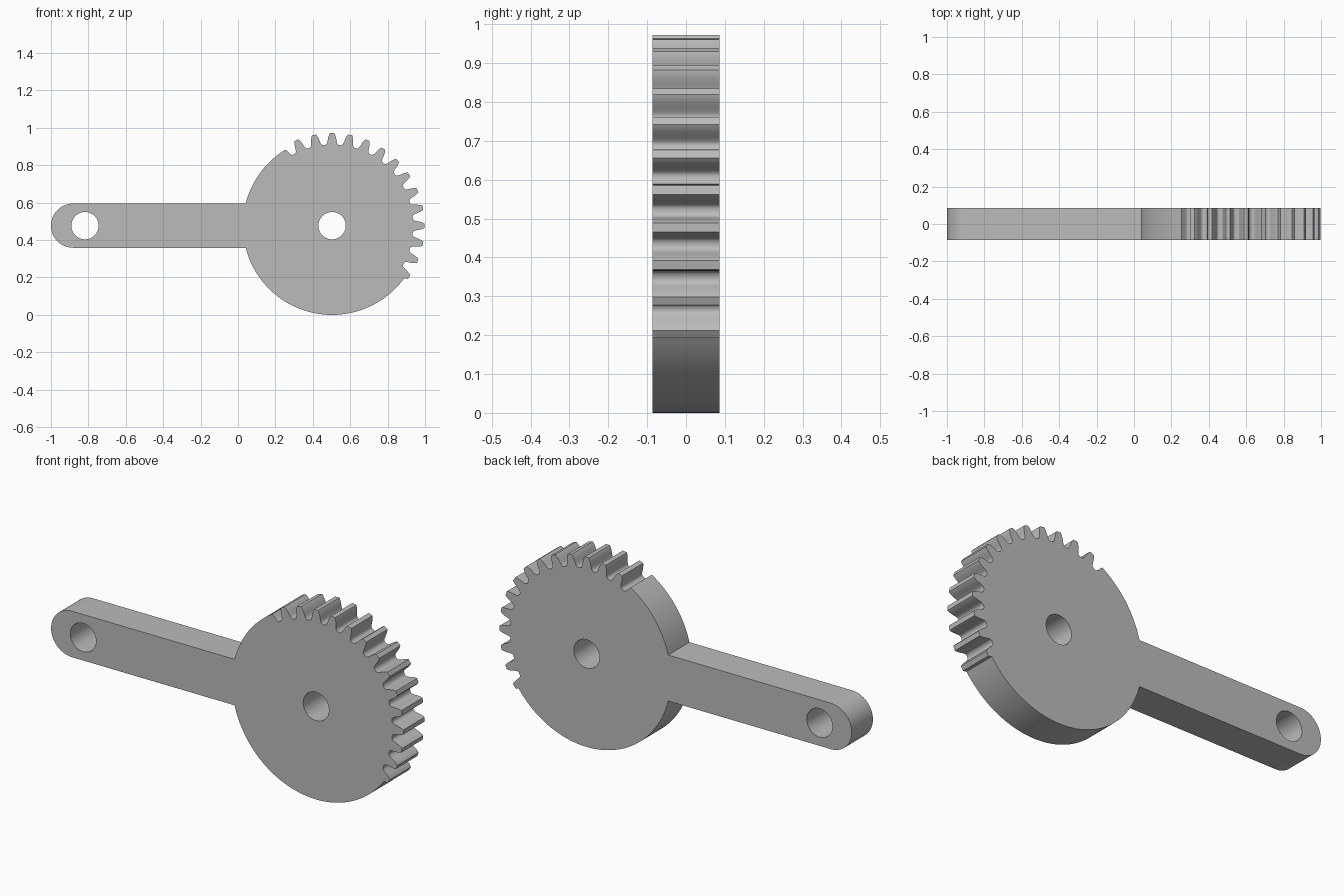
import bpy
from math import sin, cos, radians, degrees, asin

old = bpy.data.objects.get("Cube")
if old:
    bpy.data.objects.remove(old, do_unlink=True)

# Main dimensions
GEAR_X, AXIS_Z = 0.503, 0.477
DISC_R, ARM_R, HOLE_R = 0.477, 0.118, 0.073
HALF_DEPTH = 0.086
PITCH = 360 / 32
ARM_END_X, ARM_HOLE_X = -1 + ARM_R, -0.818


def arc(cx, radius, start, end, steps):
    """Points on an arc around the shared axis height, angles in degrees."""
    angles = [radians(start + (end - start) * i / steps) for i in range(steps + 1)]
    return [(cx + radius * cos(a), AXIS_Z + radius * sin(a)) for a in angles]


def polar(angle, radius):
    a = radians(angle)
    return (GEAR_X + radius * cos(a), AXIS_Z + radius * sin(a))


# Half tooth: angle from tooth centre, radius (root to tip)
flank = [(5.4, 0.433), (4.5, 0.434), (3.8, 0.438), (3.3, 0.446),
         (2.95, 0.457), (2.65, 0.467), (2.3, DISC_R), (1.85, 0.487), (1.3, 0.495)]
tooth = [(-a, r) for a, r in flank] + [(a, r) for a, r in reversed(flank)]

# Outline: plain rim, toothed rim, plain rim, then the arm with its round end
join = degrees(asin(ARM_R / DISC_R))
outline = arc(GEAR_X, DISC_R, 180 + join, 360 - 3 * PITCH - 2.3, 48)
for k in range(-3, 11):
    for a, r in tooth:
        if k > -3 or a > -2.2:
            outline.append(polar(k * PITCH + a, r))
outline += [polar(11 * PITCH + a, r) for a, r in tooth if a < -2.5]
outline += arc(GEAR_X, DISC_R, 11 * PITCH - 2.3, 180 - join, 20)
outline += arc(ARM_END_X, ARM_R, 90, 270, 32)

# Filled profile with two bores, extruded to a plate
curve = bpy.data.curves.new("gear_lever_profile", "CURVE")
curve.dimensions = '2D'
curve.fill_mode = 'BOTH'
curve.extrude = HALF_DEPTH
loops = [outline] + [arc(x, HOLE_R, 0, 360, 48)[:-1] for x in (GEAR_X, ARM_HOLE_X)]
for points in loops:
    spline = curve.splines.new('POLY')
    spline.points.add(len(points) - 1)
    for p, (x, z) in zip(spline.points, points):
        p.co = (x, z, 0, 1)
    spline.use_cyclic_u = True

lever = bpy.data.objects.new("gear_lever", curve)
bpy.context.collection.objects.link(lever)
lever.rotation_euler.x = radians(90)

# Convert to a welded mesh with crisp edges
bpy.ops.object.select_all(action='DESELECT')
lever.select_set(True)
bpy.context.view_layer.objects.active = lever
bpy.ops.object.convert(target='MESH')
lever = bpy.context.object
bpy.ops.object.transform_apply(location=False, rotation=True, scale=False)
bpy.ops.object.mode_set(mode='EDIT')
bpy.ops.mesh.select_all(action='SELECT')
bpy.ops.mesh.remove_doubles(threshold=0.0001)
bpy.ops.mesh.normals_make_consistent(inside=False)
bpy.ops.object.mode_set(mode='OBJECT')
bpy.ops.object.shade_smooth_by_angle(angle=radians(30))

# Plain grey material
grey = bpy.data.materials.new("plain grey")
grey.use_nodes = True
colour = (0.5, 0.5, 0.5, 1)
grey.diffuse_color = colour
grey.node_tree.nodes["Principled BSDF"].inputs["Base Color"].default_value = colour
lever.data.materials.clear()
lever.data.materials.append(grey)
